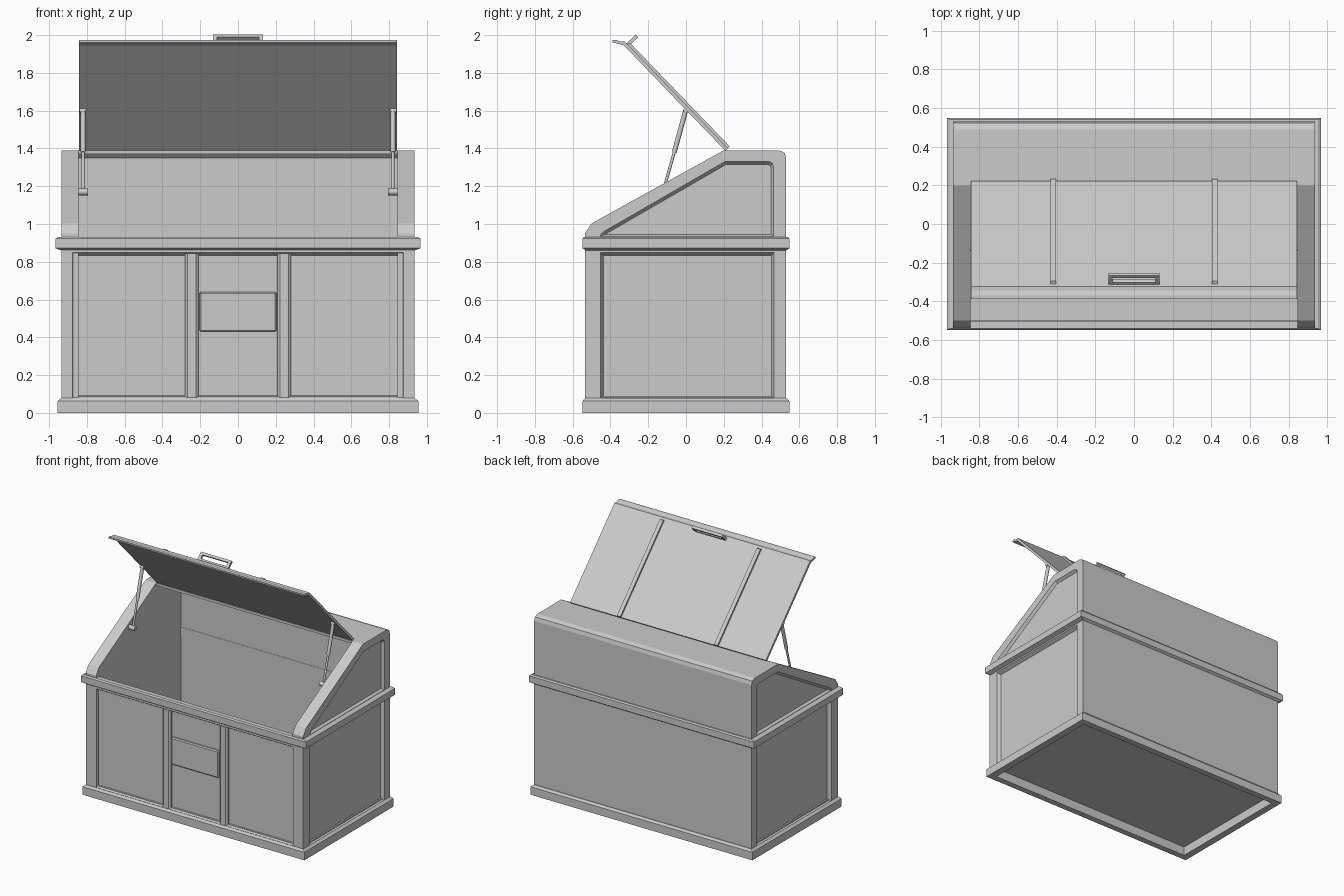
import bpy, bmesh, math
from mathutils import Vector

if "Cube" in bpy.data.objects:
    bpy.data.objects.remove(bpy.data.objects["Cube"])


def finish(name, bm):
    bmesh.ops.recalc_face_normals(bm, faces=bm.faces[:])
    me = bpy.data.meshes.new(name)
    bm.to_mesh(me)
    bm.free()
    ob = bpy.data.objects.new(name, me)
    bpy.context.collection.objects.link(ob)
    return ob


def loft(name, loops, closed=False):
    """Skin equal-length 3D loops; cap the ends, or join last to first."""
    bm = bmesh.new()
    rows = [[bm.verts.new(p) for p in lp] for lp in loops]
    n = len(rows[0])
    pairs = list(zip(rows, rows[1:]))
    if closed:
        pairs.append((rows[-1], rows[0]))
    else:
        bm.faces.new(rows[0])
        bm.faces.new(rows[-1])
    for a, b in pairs:
        for i in range(n):
            j = (i + 1) % n
            bm.faces.new((a[i], a[j], b[j], b[i]))
    return finish(name, bm)


def box(name, x0, x1, y0, y1, z0, z1, bevel=0):
    bm = bmesh.new()
    bmesh.ops.create_cube(bm, size=1)
    for v in bm.verts:
        v.co = ((x0 + x1) / 2 + v.co.x * (x1 - x0),
                (y0 + y1) / 2 + v.co.y * (y1 - y0),
                (z0 + z1) / 2 + v.co.z * (z1 - z0))
    if bevel:
        bmesh.ops.bevel(bm, geom=bm.edges[:], offset=bevel, segments=1, affect='EDGES')
    return finish(name, bm)


def rect(a0, a1, b0, b1):
    return [(a0, b0), (a1, b0), (a1, b1), (a0, b1)]


def ring(name, sections):
    """Rectangular ring swept through (half x, half y, z) sections."""
    return loft(name, [[(x, y, z) for x, y in rect(-hx, hx, -hy, hy)]
                       for hx, hy, z in sections], closed=True)


def rod(name, a, b, r, n=12):
    a, b = Vector(a), Vector(b)
    q = (b - a).to_track_quat('Z', 'Y')
    circle = [q @ Vector((r * math.cos(t), r * math.sin(t), 0))
              for t in (i * math.tau / n for i in range(n))]
    ob = loft(name, [[a + c for c in circle], [b + c for c in circle]])
    for p in ob.data.polygons:
        p.use_smooth = len(p.vertices) == 4
    return ob


def extrude_x(name, prof, x0, x1):
    return loft(name, [[(x, y, z) for y, z in prof] for x in (x0, x1)])


# Plinth, floor and waist band
ring("plinth", [(.955, .548, 0), (.955, .548, .062), (.937, .535, .078),
                (.90, .50, .078), (.90, .50, 0)])
box("floor", -.92, .92, -.52, .52, .07, .09)
ring("waist_band", [(.935, .53, .86), (.967, .548, .872), (.967, .548, .922),
                    (.952, .54, .932), (.845, .503, .932), (.845, .503, .86)])

# Front wall with recessed panel
front = [(-.50, rect(-.935, .935, .07, .87)), (-.535, rect(-.935, .935, .07, .87)),
         (-.535, rect(-.875, .875, .08, .848)), (-.51, rect(-.862, .862, .092, .833))]
loft("front_wall", [[(x, y, z) for x, z in r] for y, r in front])
box("back_wall", -.935, .935, .505, .53, .07, .87)

# Front dividers and centre tray
for s in (-1, 1):
    c = s * .245
    loft("front_divider", [[(x, y, z) for x, z in rect(c - h, c + h, .08, .845)]
                           for y, h in ((-.505, .036), (-.522, .036), (-.534, .022))])
box("front_tray", -.203, .203, -.532, -.505, .43, .64, .007)

# Sides: lower recessed wall and sloped cheek with matching recess
cheek = [(-.535, .92), (-.535, .95), (-.50, 1.003), (.20, 1.39),
         (.49, 1.39), (.522, 1.378), (.53, 1.35), (.53, .92)]
cheek_rim = [(-.455, .935), (-.452, .943), (-.435, .96), (.205, 1.33),
             (.44, 1.33), (.458, 1.322), (.464, 1.30), (.464, .935)]
cheek_in = [(-.425, .945), (-.422, .948), (-.415, .953), (.212, 1.315),
            (.435, 1.315), (.445, 1.31), (.45, 1.295), (.45, .945)]
for s in (-1, 1):
    wall = rect(-.533, .53, .07, .87)
    steps = [(.845, wall), (.935, wall), (.935, rect(-.452, .465, .075, .848)),
             (.908, rect(-.438, .452, .085, .833))]
    loft("side_wall", [[(s * x, y, z) for y, z in r] for x, r in steps])
    steps = [(.845, cheek), (.935, cheek), (.935, cheek_rim), (.915, cheek_in)]
    loft("sloped_cheek", [[(s * x, y, z) for y, z in r] for x, r in steps])

# Upper back and top deck
extrude_x("top_deck", [(.20, 1.39), (.49, 1.39), (.522, 1.378), (.53, 1.35), (.53, .92),
                       (.505, .92), (.505, 1.35), (.485, 1.37), (.20, 1.37)], -.845, .845)

# Open lid: u runs along the lid from the hinge, w rises above its underside
U = Vector((-.694, .72))
W = Vector((.72, .694))
HINGE = Vector((.208, 1.388))


def lid_pt(u, w):
    return tuple(HINGE + U * u + W * w)


extrude_x("lid", [lid_pt(0, 0), lid_pt(.775, 0)]
          + [(-.35, 1.952), (-.375, 1.958), (-.388, 1.962), (-.388, 1.974),
             (-.37, 1.974), (-.345, 1.966)]
          + [lid_pt(.785, .019), lid_pt(0, .019)], -.842, .842)
for s in (-1, 1):
    extrude_x("lid_rib", [lid_pt(.0, .017), lid_pt(.768, .017), lid_pt(.76, .033),
                          lid_pt(.0, .033)], s * .418 - .015, s * .418 + .015)

# Lid handle: slotted plate standing off the lid
for a, b, w0, w1 in ((-.132, -.11, .015, .085), (.11, .132, .015, .085),
                     (-.11, .11, .066, .085), (-.11, .11, .015, .036)):
    extrude_x("lid_handle", [lid_pt(.752, w0), lid_pt(.772, w0),
                             lid_pt(.772, w1), lid_pt(.752, w1)], a, b)

# Gas struts with pivots
for s in (-1, 1):
    x = s * .82
    low, mid, top = (x, -.122, 1.17), (x, -.062, 1.38), (x, -.002, 1.60)
    rod("strut_rod", low, mid, .008)
    rod("strut_cylinder", mid, top, .013)
    rod("strut_lower_pivot", (s * .795, low[1], low[2]), (s * .85, low[1], low[2]), .018)
    rod("strut_upper_pivot", (s * .805, top[1], top[2]), (s * .838, top[1], top[2]), .012)
